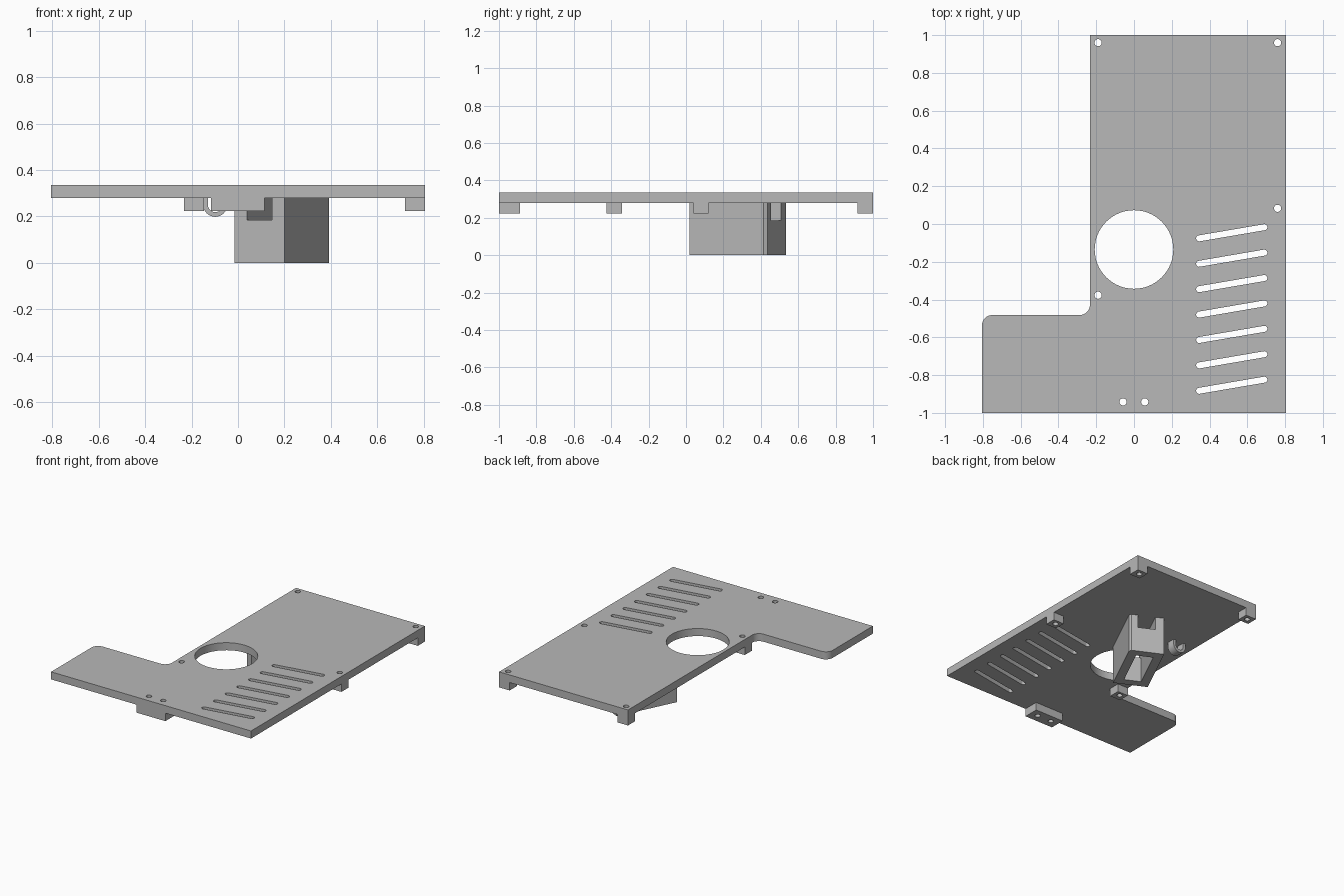
import bpy, bmesh
from math import radians, pi, cos, sin, atan2, hypot
from mathutils import Matrix

if "Cube" in bpy.data.objects:
    bpy.data.objects.remove(bpy.data.objects["Cube"], do_unlink=True)

gray = bpy.data.materials.new("plain gray")
gray.use_nodes = True
gray.diffuse_color = (0.48, 0.48, 0.48, 1)
gray.node_tree.nodes["Principled BSDF"].inputs["Base Color"].default_value = gray.diffuse_color

TOP, UNDER, BOSS = 0.335, 0.28, 0.222


def add_prism(bm, points, z0, z1):
    """Extrude a flat outline between two heights."""
    face = bm.faces.new([bm.verts.new((x, y, z0)) for x, y in points])
    new = bmesh.ops.extrude_face_region(bm, geom=[face])["geom"]
    bmesh.ops.translate(bm, vec=(0, 0, z1 - z0),
                        verts=[v for v in new if isinstance(v, bmesh.types.BMVert)])
    bmesh.ops.recalc_face_normals(bm, faces=bm.faces)


def make(name, prisms, matrix=None):
    bm = bmesh.new()
    for p in prisms:
        add_prism(bm, *p)
    if matrix:
        bm.transform(matrix)
    mesh = bpy.data.meshes.new(name)
    bm.to_mesh(mesh)
    bm.free()
    mesh.materials.append(gray)
    ob = bpy.data.objects.new(name, mesh)
    bpy.context.collection.objects.link(ob)
    return ob


def activate(ob):
    bpy.ops.object.select_all(action="DESELECT")
    ob.select_set(True)
    bpy.context.view_layer.objects.active = ob


def cut(ob, cutter):
    activate(ob)
    mod = ob.modifiers.new("cut", "BOOLEAN")
    mod.operation, mod.solver, mod.object = "DIFFERENCE", "EXACT", cutter
    bpy.ops.object.modifier_apply(modifier=mod.name)


def smooth(ob):
    activate(ob)
    bpy.ops.object.shade_smooth_by_angle(angle=radians(30))


def arc(cx, cy, r, start, end, n=10):
    return [(cx + r * cos(radians(start + (end - start) * i / n)),
             cy + r * sin(radians(start + (end - start) * i / n))) for i in range(n + 1)]


def circle(cx, cy, r, n=24):
    return arc(cx, cy, r, 0, 360 - 360 / n, n - 1)


def rect(x0, x1, y0, y1):
    return [(x0, y0), (x1, y0), (x1, y1), (x0, y1)]


def slot(x0, y0, x1, y1, r):
    a = atan2(y1 - y0, x1 - x0) * 180 / pi
    return arc(x0, y0, r, a + 90, a + 270) + arc(x1, y1, r, a - 90, a + 90)


# Plate with a side wing and rounded inner and outer corners
R = 0.055
outline = [(-0.805, -1), (0.805, -1), (0.805, 1), (-0.233, 1)]
outline += arc(-0.233 - R, -0.482 + R, R, 0, -90)
outline += arc(-0.805 + R, -0.482 - R, R, 90, 180)
plate = make("plate", [(outline, UNDER, TOP)])

# Cutters: round opening, seven slanted vents, screw holes
screws = [(-0.19, 0.96), (0.76, 0.96), (0.76, 0.083), (-0.19, -0.377),
          (-0.058, -0.942), (0.057, -0.942)]
openings = [(circle(0, -0.135, 0.208, 64), 0.2, 0.4)]
for i in range(7):
    dy = -0.1345 * i
    openings.append((slot(0.345, -0.076 + dy, 0.69, -0.017 + dy, 0.016), 0.2, 0.4))
opening_cutter = make("opening_cutter", openings)
screw_cutter = make("screw_cutter", [(circle(x, y, 0.019), 0.1, 0.4) for x, y in screws])
cut(plate, opening_cutter)
cut(plate, screw_cutter)
smooth(plate)

# Screw bosses under the plate
bosses = {
    "back_left_boss": rect(0.72, 0.805, 0.918, 1),
    "back_right_boss": rect(-0.233, -0.147, 0.918, 1),
    "middle_left_boss": rect(0.72, 0.805, 0.04, 0.12),
    "middle_right_boss": rect(-0.233, -0.147, -0.425, -0.343),
    "front_boss": rect(-0.117, 0.115, -1, -0.888),
}
for name, shape in bosses.items():
    boss = make(name, [(shape, BOSS, UNDER)])
    cut(boss, screw_cutter)
    smooth(boss)

# Hollow angled holder, open below, notched at both ends
L, W, wall, c = 0.455, 0.24, 0.06, 0.015
place = Matrix.Translation((0.2, 0.02, 0)) @ Matrix.Rotation(radians(64), 4, "Z")
holder = make("holder", [([(0, 0), (L - c, 0), (L, c), (L, W), (0, W)], 0, UNDER)], place)
cavity = make("cavity_cutter", [(rect(wall, L - wall, wall, W - wall), -0.1, 0.4)], place)
notch = make("notch_cutter", [(rect(-0.1, L + 0.1, wall, W - wall), 0.185, 0.4)], place)
cut(holder, cavity)
cut(holder, notch)

# Cable hook: a U profile stood upright under the plate
hx, hz, ro, ri = -0.098, 0.25, 0.052, 0.032
u_shape = [(hx - ro, UNDER)] + arc(hx, hz, ro, 180, 360, 16) + [(hx + ro, UNDER), (hx + ri, UNDER)]
u_shape += arc(hx, hz, ri, 360, 180, 16) + [(hx - ri, UNDER)]
stand = Matrix.Translation((0, 0.33, 0)) @ Matrix.Rotation(pi / 2, 4, "X")
hook = make("cable_hook", [(u_shape, -0.03, 0.03)], stand)
smooth(hook)

for helper in (opening_cutter, screw_cutter, cavity, notch):
    bpy.data.objects.remove(helper, do_unlink=True)
